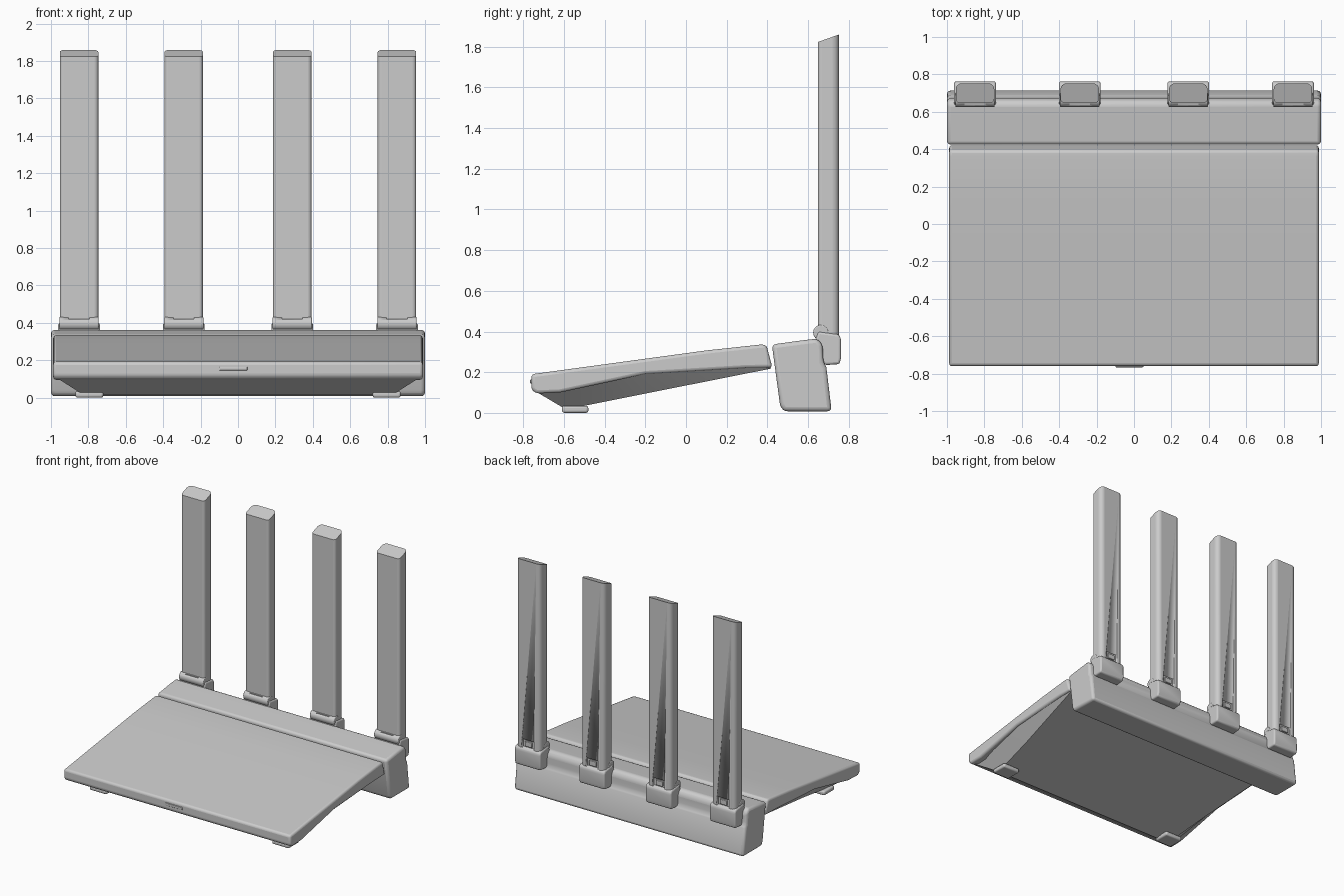
import bpy, bmesh, math
from mathutils import Vector

if "Cube" in bpy.data.objects:
    bpy.data.objects.remove(bpy.data.objects["Cube"])

# One pale plastic colour for everything
plastic = bpy.data.materials.new("pale_grey_plastic")
plastic.use_nodes = True
GREY = (0.6, 0.6, 0.6, 1)
plastic.diffuse_color = GREY
plastic.node_tree.nodes["Principled BSDF"].inputs["Base Color"].default_value = GREY


def finish(name, bm, bevel=0.0, segments=3, angle=30):
    bmesh.ops.recalc_face_normals(bm, faces=bm.faces)
    mesh = bpy.data.meshes.new(name)
    bm.to_mesh(mesh)
    bm.free()
    obj = bpy.data.objects.new(name, mesh)
    bpy.context.collection.objects.link(obj)
    mesh.materials.append(plastic)
    if bevel:
        mod = obj.modifiers.new("soft_edges", "BEVEL")
        mod.width, mod.segments = bevel, segments
        mod.limit_method, mod.angle_limit = "ANGLE", math.radians(angle)
    bpy.ops.object.select_all(action="DESELECT")
    obj.select_set(True)
    bpy.context.view_layer.objects.active = obj
    bpy.ops.object.shade_smooth_by_angle(angle=math.radians(35))
    return obj


def loft(name, rings, **kw):
    """Skin a list of equal-length rings of points and cap both ends."""
    bm = bmesh.new()
    loops = [[bm.verts.new(p) for p in ring] for ring in rings]
    for a, b in zip(loops, loops[1:]):
        for i in range(len(a)):
            j = (i + 1) % len(a)
            bm.faces.new((a[i], a[j], b[j], b[i]))
    bm.faces.new(loops[0])
    bm.faces.new(loops[-1])
    return finish(name, bm, **kw)


def extrude_x(name, profile, half, x=0, **kw):
    """Side profile of (y, z) points pulled along x."""
    return loft(name, [[(x + s * half, y, z) for y, z in profile] for s in (-1, 1)], **kw)


def box(name, lo, hi, **kw):
    x, half = (lo[0] + hi[0]) / 2, (hi[0] - lo[0]) / 2
    profile = [(lo[1], lo[2]), (hi[1], lo[2]), (hi[1], hi[2]), (lo[1], hi[2])]
    return extrude_x(name, profile, half, x, **kw)


def cut(target, cutter):
    cutter.hide_render = True
    cutter.hide_set(True)
    mod = target.modifiers.new("cut", "BOOLEAN")
    mod.operation, mod.object, mod.solver = "DIFFERENCE", cutter, "EXACT"


# Sloping front slab
slab = [(-0.735, 0.095), (-0.76, 0.115), (-0.76, 0.19), (0.1, 0.307), (0.36, 0.335),
        (0.395, 0.335), (0.425, 0.222), (0.3, 0.22), (-0.2, 0.19), (-0.62, 0.1)]
extrude_x("sloping_slab", slab, 0.988, bevel=0.016, angle=25)

# Tapered underside: y, top z, top half width, bottom z, bottom half width
stations = [(-0.73, 0.12, 0.965, 0.1, 0.96), (-0.59, 0.13, 0.97, 0.017, 0.83),
            (-0.2, 0.2, 0.975, 0.095, 0.875), (0.415, 0.24, 0.975, 0.217, 0.965)]
loft("underside", [[(-tw, y, tz), (tw, y, tz), (bw, y, bz), (-bw, y, bz)]
                   for y, tz, tw, bz, bw in stations])

# Indicator strip on the front lip
box("front_indicator", (-0.1, -0.766, 0.145), (0.05, -0.75, 0.165), bevel=0.004)

# Feet beneath the front corners
for side, sx in (("left", 1), ("right", -1)):
    xs = sorted((sx * 0.72, sx * 0.87))
    box("foot_" + side, (xs[0], -0.61, 0), (xs[1], -0.48, 0.035), bevel=0.012)

# Upright rear housing with a ledge along the back
housing = [(0.422, 0.336), (0.56, 0.355), (0.645, 0.365), (0.672, 0.335), (0.675, 0.25),
           (0.69, 0.225), (0.716, 0.008), (0.478, 0.008), (0.462, 0.04)]
extrude_x("rear_housing", housing, 1.0, bevel=0.022, angle=25)

# Four antennas with hinge, collar and latch window
blade = [(0.648, 0.27), (0.752, 0.27), (0.752, 1.86), (0.648, 1.823)]
collar = [(0.63, 0.345), (0.665, 0.25), (0.685, 0.235), (0.755, 0.24), (0.762, 0.27),
          (0.762, 0.365), (0.752, 0.385), (0.65, 0.4)]
for n, x in enumerate((-0.85, -0.29, 0.29, 0.85), 1):
    body = extrude_x(f"antenna_{n}", blade, 0.103, x)
    # Round the long edges: generously at the back, lightly at the front
    bm = bmesh.new()
    bm.from_mesh(body.data)
    for y, width in ((0.752, 0.032), (0.648, 0.02)):
        edges = [e for e in bm.edges
                 if all(abs(v.co.y - y) < 0.001 for v in e.verts)
                 and abs(e.verts[0].co.z - e.verts[1].co.z) > 1]
        bmesh.ops.bevel(bm, geom=edges, offset=width, segments=4, profile=0.5, affect="EDGES")
    bm.to_mesh(body.data)
    bm.free()
    bpy.context.view_layer.objects.active = body
    body.select_set(True)
    bpy.ops.object.shade_smooth_by_angle(angle=math.radians(35))
    cut(body, box(f"window_cutter_{n}", (x - 0.05, 0.738, 0.36), (x + 0.05, 0.8, 0.45)))
    box(f"latch_{n}", (x - 0.03, 0.73, 0.395), (x + 0.03, 0.75, 0.435), bevel=0.004)
    extrude_x(f"collar_{n}", collar, 0.112, x, bevel=0.012, angle=25)
    # Hinge barrel lying across the front
    ring = [(0.663 + 0.038 * math.cos(a), 0.395 + 0.038 * math.sin(a))
            for a in (math.tau * k / 16 for k in range(16))]
    hinge = extrude_x(f"hinge_{n}", ring, 0.105, x, bevel=0.006, angle=50)
    cut(hinge, box(f"hinge_cutter_{n}", (x - 0.055, 0.6, 0.42), (x + 0.055, 0.645, 0.45)))
